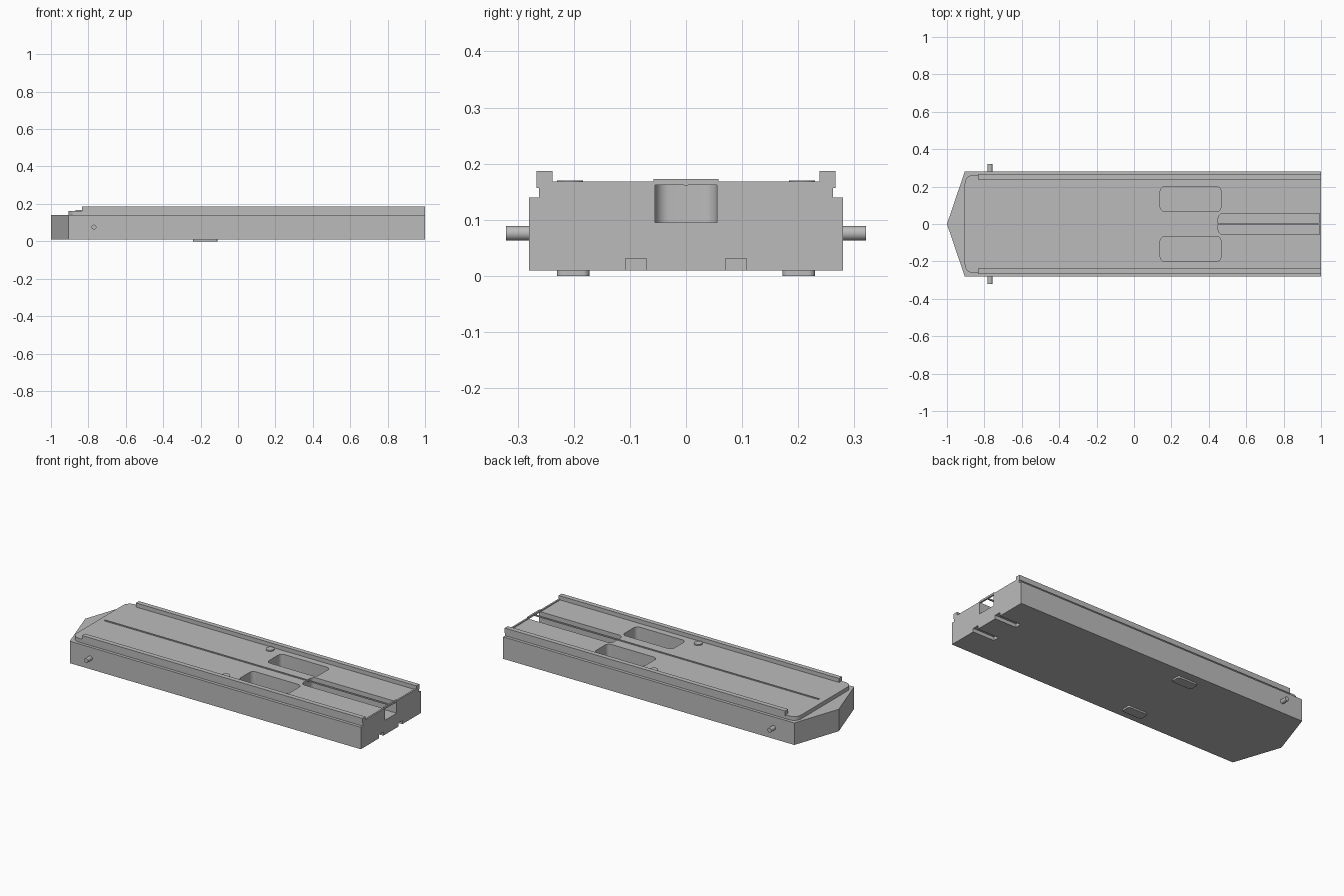
import bpy, bmesh, math

cube = bpy.data.objects.get("Cube")
if cube:
    bpy.data.objects.remove(cube, do_unlink=True)

grey = bpy.data.materials.new("plain_grey")
grey.use_nodes = True
colour = (0.5, 0.5, 0.5, 1)
grey.diffuse_color = colour
grey.node_tree.nodes["Principled BSDF"].inputs["Base Color"].default_value = colour


def prism(name, outline, z0, z1):
    """Extrude a counter-clockwise plan outline from z0 to z1."""
    bm = bmesh.new()
    face = bm.faces.new([bm.verts.new((x, y, z0)) for x, y in outline])
    moved = bmesh.ops.extrude_face_region(bm, geom=[face])["geom"]
    bmesh.ops.translate(bm, vec=(0, 0, z1 - z0),
                        verts=[v for v in moved if isinstance(v, bmesh.types.BMVert)])
    bmesh.ops.recalc_face_normals(bm, faces=bm.faces)
    mesh = bpy.data.meshes.new(name)
    bm.to_mesh(mesh)
    bm.free()
    mesh.materials.append(grey)
    obj = bpy.data.objects.new(name, mesh)
    bpy.context.collection.objects.link(obj)
    return obj


def rounded(x0, x1, y0, y1, left=0.0, right=0.0, steps=6):
    """Rectangle outline with separate corner radii at its two x ends."""
    points = []
    corners = [(x1, y0, right, -90), (x1, y1, right, 0), (x0, y1, left, 90), (x0, y0, left, 180)]
    for x, y, r, start in corners:
        if r == 0:
            points.append((x, y))
            continue
        cx = x - r if x == x1 else x + r
        cy = y - r if y == y1 else y + r
        for i in range(steps + 1):
            a = math.radians(start + 90 * i / steps)
            points.append((cx + r * math.cos(a), cy + r * math.sin(a)))
    return points


def box(name, x0, x1, y0, y1, z0, z1):
    return prism(name, rounded(x0, x1, y0, y1), z0, z1)


def smooth(obj):
    bpy.ops.object.select_all(action="DESELECT")
    obj.select_set(True)
    bpy.context.view_layer.objects.active = obj
    bpy.ops.object.shade_smooth_by_angle(angle=math.radians(30))


def cut(obj, cutters):
    bpy.context.view_layer.objects.active = obj
    for cutter in cutters:
        mod = obj.modifiers.new("cut", "BOOLEAN")
        mod.operation = "DIFFERENCE"
        mod.solver = "EXACT"
        mod.object = cutter
        bpy.ops.object.modifier_apply(modifier=mod.name)
    smooth(obj)


# Hull with pointed nose, and the narrower deck on top
hull = prism("hull", [(-1, 0), (-0.905, -0.28), (1, -0.28), (1, 0.28), (-0.905, 0.28)], 0.01, 0.14)
deck = prism("deck", rounded(-0.905, 1, -0.262, 0.262, left=0.045), 0.14, 0.163)

# Recesses: two deck pockets, the end channel and two slots underneath
channel = prism("channel_cutter", rounded(0.45, 1.1, -0.055, 0.055, left=0.025), 0.095, 0.3)
pockets = [prism("pocket_cutter", rounded(0.14, 0.465, y, y + 0.133, 0.025, 0.025), 0.075, 0.3)
           for y in (-0.2, 0.067)]
slots = [box("slot_cutter", 0.86, 1.1, y, y + 0.038, -0.1, 0.031) for y in (-0.108, 0.07)]
cut(hull, [channel] + pockets + slots)
cut(deck, [channel] + pockets)
for cutter in [channel] + pockets + slots:
    bpy.data.objects.remove(cutter, do_unlink=True)

# Centre ridge and the thin lip bridging the open end
box("centre_ridge", -0.87, 1, -0.004, 0.004, 0.161, 0.168)
box("end_lip", 0.99, 1, -0.238, 0.238, 0.162, 0.168)
box("end_bridge", 0.99, 1, -0.058, 0.058, 0.162, 0.173)

# Mirrored parts on both long sides
for side, s in (("left", 1), ("right", -1)):
    def span(a, b):
        return sorted((s * a, s * b))

    box(side + "_rail", -0.835, 1, *span(0.238, 0.266), 0.157, 0.187)
    smooth(prism(side + "_foot", rounded(-0.24, -0.11, *span(0.172, 0.23), 0.012, 0.012), 0, 0.012))

    # Round deck button
    ring = [(0.065 + 0.023 * math.cos(math.tau * i / 24),
             s * 0.207 + 0.023 * math.sin(math.tau * i / 24)) for i in range(24)]
    smooth(prism(side + "_deck_button", ring, 0.16, 0.17))

    # Side peg
    bpy.ops.mesh.primitive_cylinder_add(vertices=24, radius=0.013, depth=0.06,
                                        location=(-0.77, s * 0.291, 0.076),
                                        rotation=(math.pi / 2, 0, 0))
    peg = bpy.context.object
    peg.name = side + "_peg"
    peg.data.materials.append(grey)
    smooth(peg)
